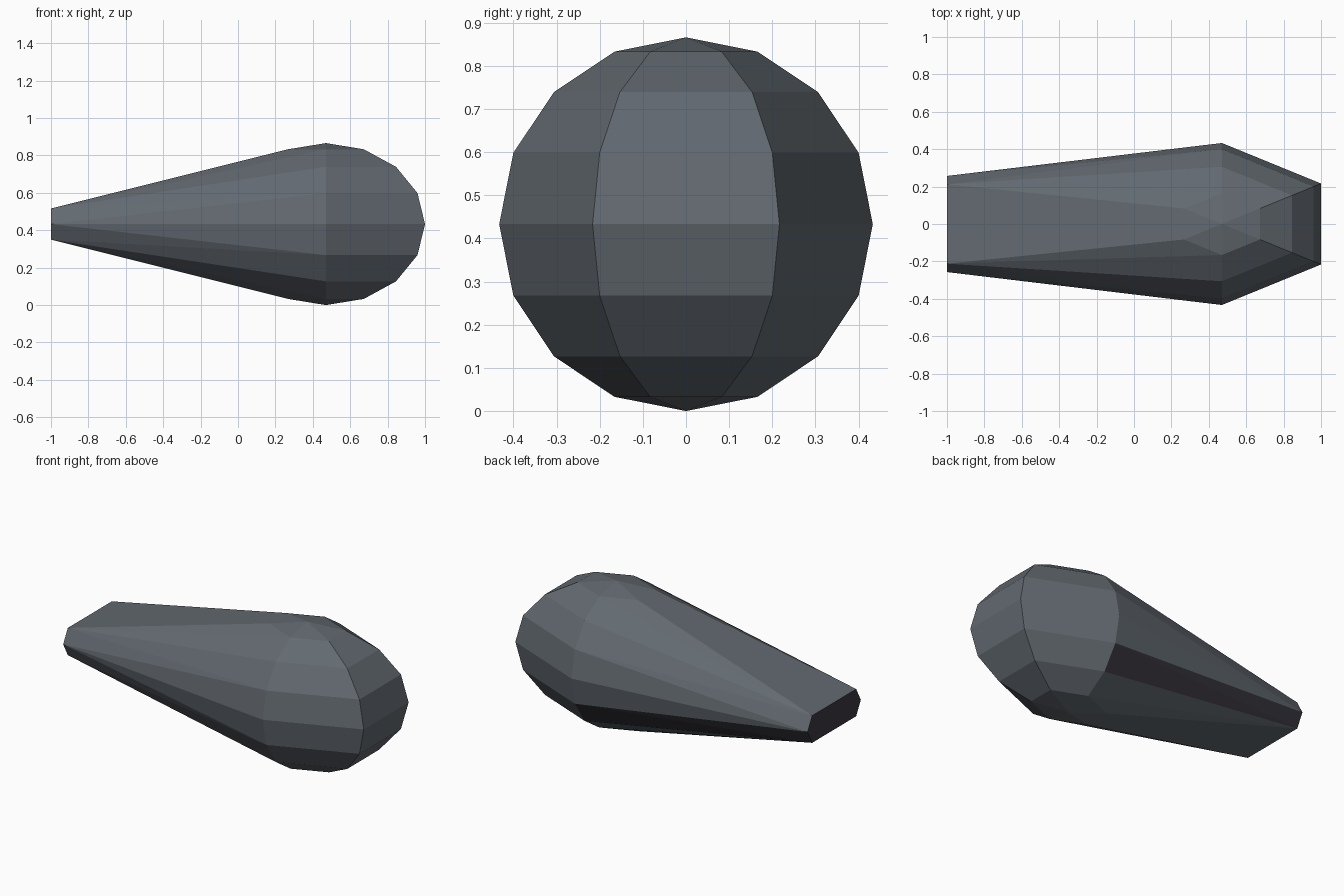
import bpy, bmesh
from math import sin, cos, pi, radians, degrees, atan2

if "Cube" in bpy.data.objects:
    bpy.data.objects.remove(bpy.data.objects["Cube"], do_unlink=True)


def make_material(name, rgb):
    mat = bpy.data.materials.new(name)
    mat.use_nodes = True
    mat.diffuse_color = (*rgb, 1)
    mat.node_tree.nodes["Principled BSDF"].inputs["Base Color"].default_value = (*rgb, 1)
    return mat


slate = make_material("slate_grey", (0.122, 0.141, 0.162))
dark = make_material("dark_grey", (0.045, 0.041, 0.051))

R = 0.433            # height and depth radius of the bulb
CENTRE_X = 0.47
LENGTH_R = 0.53 / cos(radians(30))

bm = bmesh.new()

# Rounded bulb: six meridians and eight rings
for ring in range(9):
    polar = pi * ring / 8
    for k in range(6):
        a = radians(30 + 60 * k)
        bm.verts.new((CENTRE_X + LENGTH_R * sin(polar) * cos(a),
                      R * sin(polar) * sin(a),
                      R + R * cos(polar)))
bmesh.ops.remove_doubles(bm, verts=bm.verts[:], dist=0.0005)

# Flat hexagonal end of the taper
for side in (-1, 1):
    for y, dz in ((0.212, 0.083), (0.257, 0), (0.212, -0.083)):
        bm.verts.new((-1, side * y, R + dz))

# Skin both ends into one tapered body
hull = bmesh.ops.convex_hull(bm, input=bm.verts[:])
loose = [v for v in bm.verts if not v.link_faces]
bmesh.ops.delete(bm, geom=loose, context='VERTS')
bmesh.ops.dissolve_limit(bm, angle_limit=radians(0.4), verts=bm.verts[:], edges=bm.edges[:])
bmesh.ops.recalc_face_normals(bm, faces=bm.faces[:])

# Dark end cap and lower rear strip
for f in bm.faces:
    f.smooth = False
    n, c = f.normal, f.calc_center_median()
    tilt = degrees(atan2(n.z, n.y))
    is_cap = n.x < -0.95
    is_strip = c.x < CENTRE_X - 0.05 and -45 < tilt < -22
    f.material_index = 1 if is_cap or is_strip else 0

mesh = bpy.data.meshes.new("tapered_body")
bm.to_mesh(mesh)
bm.free()
mesh.materials.append(slate)
mesh.materials.append(dark)
body = bpy.data.objects.new("tapered_body", mesh)
bpy.context.collection.objects.link(body)
